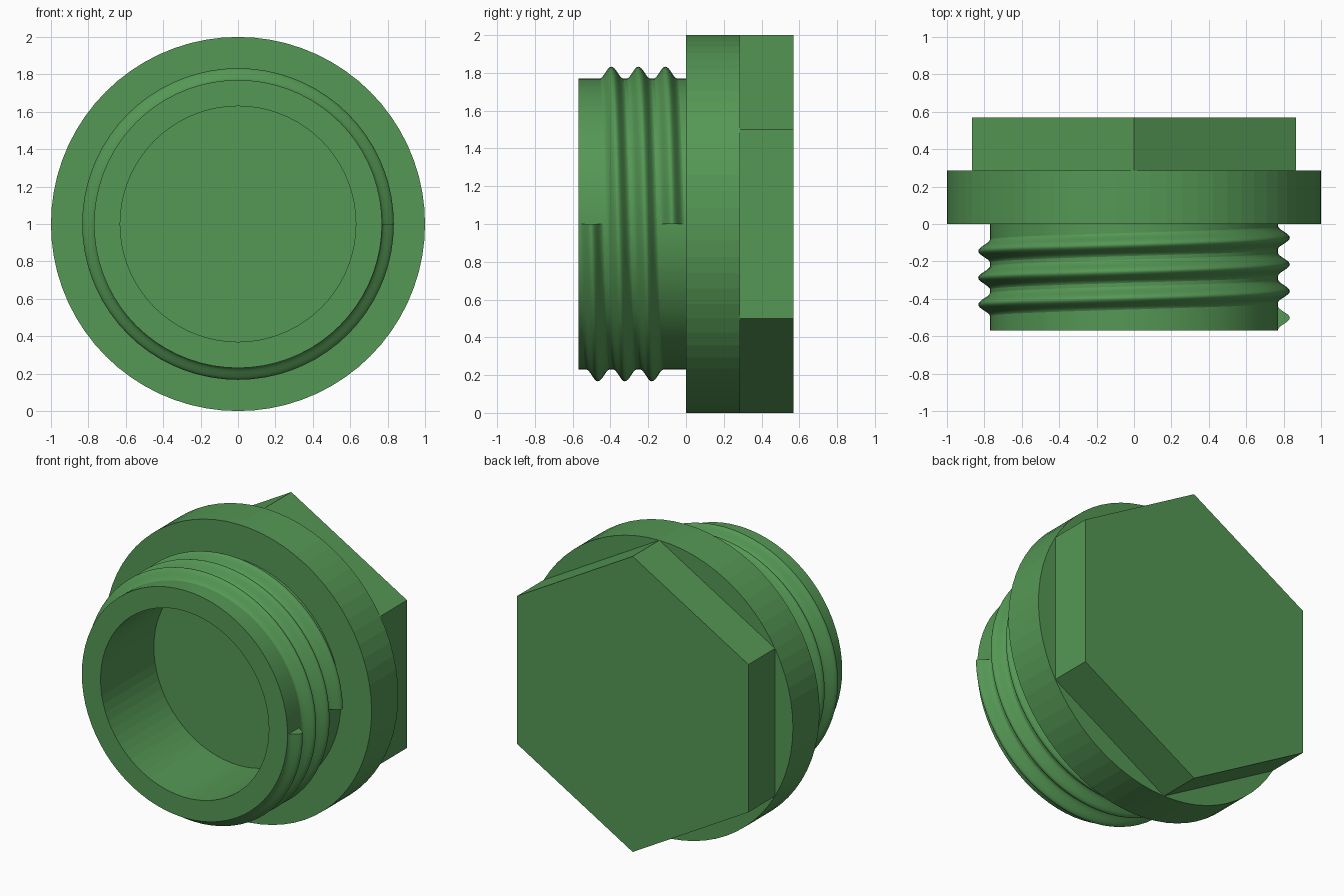
import bpy, bmesh
from math import sin, cos, pi

if "Cube" in bpy.data.objects:
    bpy.data.objects.remove(bpy.data.objects["Cube"])

N = 72            # facets around the axis (multiple of 6)
CZ = 1.0          # height of the axis

green = bpy.data.materials.new("green")
green.diffuse_color = (0.09, 0.31, 0.09, 1)
green.use_nodes = True
green.node_tree.nodes["Principled BSDF"].inputs["Base Color"].default_value = green.diffuse_color


def polar(r, y, a):
    return (r * cos(a), y, CZ + r * sin(a))


def finish(bm, name):
    bmesh.ops.recalc_face_normals(bm, faces=bm.faces)
    me = bpy.data.meshes.new(name)
    bm.to_mesh(me)
    bm.free()
    me.materials.append(green)
    ob = bpy.data.objects.new(name, me)
    bpy.context.collection.objects.link(ob)
    return ob


# Plug body: bore, barrel and flange turned from one profile (radius, y)
bm = bmesh.new()
profile = [(0.63, 0.0), (0.63, -0.57), (0.77, -0.57), (0.77, 0.0), (1.0, 0.0), (1.0, 0.285)]
rings = [[bm.verts.new(polar(r, y, pi / 2 + 2 * pi * i / N)) for i in range(N)] for r, y in profile]
bm.faces.new(rings[0])
for k in range(len(rings) - 1):
    a, b = rings[k], rings[k + 1]
    for i in range(N):
        j = (i + 1) % N
        f = bm.faces.new((a[i], a[j], b[j], b[i]))
        f.smooth = k == 2          # smooth barrel, faceted flange and bore

# Hex head, its corners meeting the flange rim
rim, step = rings[-1], N // 6
head = [bm.verts.new(polar(1.0, 0.57, pi / 2 + pi * k / 3)) for k in range(6)]
for k in range(6):
    arc = [rim[(k * step + i) % N] for i in range(step + 1)]
    bm.faces.new(arc)
    bm.faces.new((arc[0], arc[-1], head[(k + 1) % 6], head[k]))
bm.faces.new(head)
finish(bm, "plug_body")

# Screw thread: rounded ridge swept three turns along a helix
bm = bmesh.new()
TURNS, PITCH, HALF, HEIGHT, M = 3, 0.143, 0.065, 0.064, 14
section = [(0.74, -HALF)]
for i in range(M + 1):
    u = -1 + 2 * i / M
    section.append((0.769 + HEIGHT * (0.5 + 0.5 * cos(pi * u)), HALF * u))
section.append((0.74, HALF))
loops = []
for s in range(TURNS * N + 1):
    y0 = -0.502 + PITCH * s / N
    loops.append([bm.verts.new(polar(r, y0 + dy, -2 * pi * s / N)) for r, dy in section])
for a, b in zip(loops, loops[1:]):
    for i in range(len(section)):
        j = (i + 1) % len(section)
        bm.faces.new((a[i], a[j], b[j], b[i])).smooth = True
bm.faces.new(loops[0])
bm.faces.new(loops[-1])
thread = finish(bm, "screw_thread")
bpy.context.view_layer.objects.active = thread
thread.select_set(True)
bpy.ops.object.shade_smooth_by_angle(angle=0.7)
